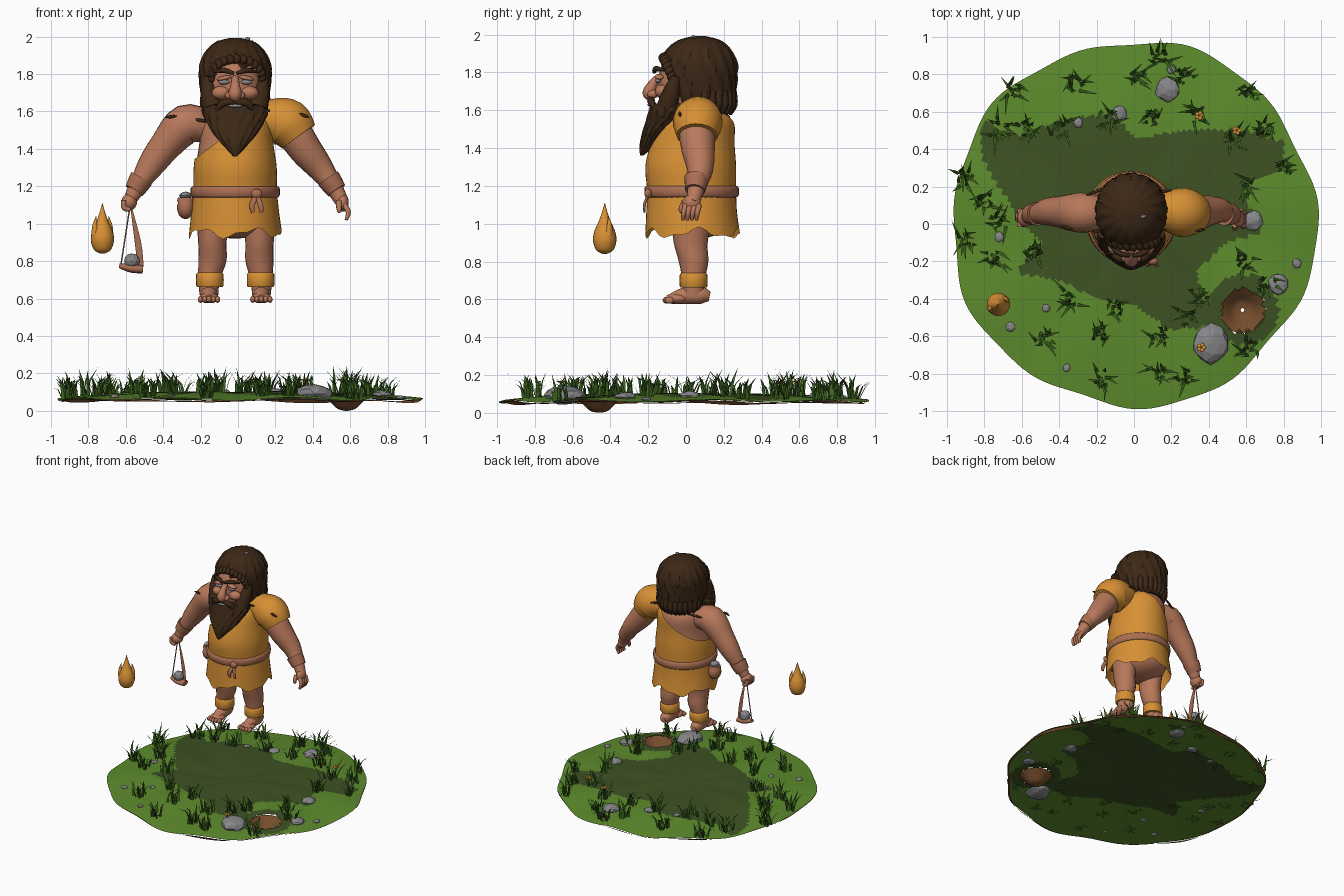
import bpy, bmesh, math, random
from math import sin, cos, pi, tau
from mathutils import Vector, Matrix

random.seed(4)
if "Cube" in bpy.data.objects:
    bpy.data.objects.remove(bpy.data.objects["Cube"])


def material(name, *rgb):
    m = bpy.data.materials.new(name)
    m.use_nodes = True
    m.diffuse_color = (*rgb, 1)
    m.node_tree.nodes["Principled BSDF"].inputs["Base Color"].default_value = (*rgb, 1)
    return m


SKIN = material("skin", .48, .19, .105)
LEATHER = material("leather", .4, .155, .085)
CLOTH = material("ochre_cloth", .68, .28, .035)
HAIR = material("dark_hair", .045, .021, .008)
STONE = material("grey_stone", .24, .24, .25)
SOIL = material("brown_soil", .18, .075, .025)
MEADOW = material("meadow_green", .11, .26, .026)
SHADE = material("dark_turf", .047, .085, .017)
BLADE = material("grass_blade", .045, .13, .014)
CX = -.015  # body centre line


def build(name, verts, faces, *mats, angle=50):
    me = bpy.data.meshes.new(name)
    me.from_pydata(verts, [], faces)
    for m in mats:
        me.materials.append(m)
    if angle:
        me.shade_smooth()
        me.set_sharp_from_angle(angle=math.radians(angle))
    ob = bpy.data.objects.new(name, me)
    bpy.context.collection.objects.link(ob)
    return ob


def spline(rows, n):
    """Smooth interpolation through rows of numbers."""
    out, last = [], len(rows) - 1
    for i in range(last):
        a, b, c, d = (rows[min(max(i + k, 0), last)] for k in (-1, 0, 1, 2))
        for t in (j / n for j in range(n)):
            out.append([q + t / 2 * (r - p + t * (2*p - 5*q + 4*r - s + t * (3*q - p - 3*r + s)))
                        for p, q, r, s in zip(a, b, c, d)])
    return out + [list(rows[-1])]


def skin_rings(name, rings, m, cap, angle=50):
    n = len(rings[0])
    faces = [(i*n + j, i*n + (j+1) % n, (i+1)*n + (j+1) % n, (i+1)*n + j)
             for i in range(len(rings) - 1) for j in range(n)]
    if cap:
        faces += [tuple(reversed(range(n))), tuple(range(len(rings)*n - n, len(rings)*n))]
    return build(name, [v for r in rings for v in r], faces, m, angle=angle)


def loft(name, rows, m, sides=32, steps=5, cap=True, bump=lambda a, z: 1, hem=0):
    """Stack of level ellipses: x, y, z, half width, half depth."""
    rings = []
    for i, (x, y, z, rx, ry) in enumerate(spline(rows, steps)):
        drop = hem * max(0, 1 - i / steps)
        rings.append([(x + rx*bump(a, z)*cos(a), y + ry*bump(a, z)*sin(a),
                       z + drop * (sin(5*a + 1) + .5*sin(11*a)))
                      for a in (tau*j/sides for j in range(sides))])
    return skin_rings(name, rings, m, cap)


def tube(name, rows, m, sides=14, steps=4, flat=1, cap=True):
    """Round sweep along a path: x, y, z, radius."""
    pts = spline(rows, steps)
    p = [Vector(r[:3]) for r in pts]
    u, rings = Vector((.12, 1, .05)), []
    for i, r in enumerate(pts):
        t = (p[min(i+1, len(p)-1)] - p[max(i-1, 0)]).normalized()
        u = (u - t * u.dot(t)).normalized()
        v = t.cross(u)
        rad = max(r[3], .001)
        rings.append([p[i] + rad * (u*cos(a)*flat + v*sin(a)) for a in (tau*j/sides for j in range(sides))])
    return skin_rings(name, rings, m, cap, 60)


def blob(name, at, size, m, rough=0, tilt=0):
    bm = bmesh.new()
    if rough:
        bmesh.ops.create_icosphere(bm, subdivisions=2, radius=1)
        for v in bm.verts:
            v.co *= 1 + random.uniform(-rough, rough)
    else:
        bmesh.ops.create_uvsphere(bm, u_segments=20, v_segments=12, radius=1)
    bm.transform(Matrix.Translation(at) @ Matrix.Rotation(tilt, 4, 'Y') @ Matrix.Diagonal((*size, 1)))
    ob = build(name, [], [], m, angle=0)
    bm.to_mesh(ob.data)
    bm.free()
    if not rough:
        ob.data.shade_smooth()
    return ob


# --- ground sheet with dark turf patches and a hole for the pit ---
PIT = Vector((.58, -.46))
PATCH = [(-80, 32), (-82, 54), (-60, 48), (-40, 55), (-10, 60), (0, 46), (30, 50), (60, 50), (80, 45),
         (80, 30), (58, 20), (67, -5), (50, -10), (33, -25), (42, -54), (20, -57), (0, -43), (-20, -40),
         (-40, -30), (-63, -26), (-50, -10), (-62, 5)]


def inside(x, y):
    hit = False
    for (a, b), (c, d) in zip(PATCH, PATCH[1:] + PATCH[:1]):
        if (b > y) != (d > y) and x < a + (y - b) * (c - a) / (d - b):
            hit = not hit
    return hit


def height(x, y):
    r = min(1, math.hypot(x, y))
    return .1 - .04*r**3 + .006*r*sin(9*math.atan2(y, x)) + .004*sin(8*x)*cos(7*y)


def edge(a):
    return .974 + .014*sin(5*a + 2) + .01*sin(11*a)


N, RINGS = 144, 48
verts = []
for i in range(RINGS + 1):
    for j in range(N):
        a = tau * j / N
        x, y = (max(i, .05) / RINGS * edge(a) * f(a) for f in (cos, sin))
        verts.append((x, y, height(x, y)))
faces, tint = [], []
for i in range(RINGS):
    for j in range(N):
        f = (i*N + j, i*N + (j+1) % N, (i+1)*N + (j+1) % N, (i+1)*N + j)
        c = sum((Vector(verts[k]) for k in f), Vector()) / 4
        gap = (c.xy - PIT).length
        if gap > .115:
            faces.append(f)
            tint.append(int(inside(c.x*100, c.y*100) or gap < .19))
ground = build("ground", verts, faces, MEADOW, SHADE)
ground.data.polygons.foreach_set("material_index", tint)

# ragged soil rim and pit
angles = [tau*j/N for j in range(N)]
skin_rings("soil_rim", [[(k*edge(a)*cos(a), k*edge(a)*sin(a),
            height(cos(a), sin(a)) - d*(.4 + max(0, sin(4*a) + sin(9*a))))
            for a in angles] for k, d in ((1, .002), (.985, .011))], SOIL, False)
loft("soil_pit", [(*PIT, z, r, r) for z, r in ((0, .01), (.012, .05), (.05, .09), (.082, .125))],
     SOIL, cap=False)

# --- grass tufts ---
TUFTS = [(-64, 71), (-31, 75), (-72, 51), (-40, 51), (-58, 50), (-90, 24), (-80, 13), (14, 90), (27, 79),
         (2, 78), (-13, 57), (9, 58), (35, 59), (62, 70), (54, 45), (70, 50), (80, 29), (60, 20), (-90, -8),
         (-74, -19), (-72, 2), (-53, -16), (-34, -40), (-10, -45), (-48, -61), (-18, -59), (-18, -82),
         (14, -80), (27, -82), (14, -59), (62, -66), (59, -21), (35, -38), (72, -32), (28, -50)]
verts, faces = [], []
for tx, ty in TUFTS:
    for k in range(14):
        a, s = random.uniform(0, tau), random.uniform(.5, 1.1)
        out, side = Vector((cos(a), sin(a), 0)), Vector((-sin(a), cos(a), 0)) * .009
        b = Vector((tx/100 + random.uniform(-.04, .04), ty/100 + random.uniform(-.04, .04), 0))
        b.z = height(b.x, b.y) - .006
        lean = random.uniform(.03, .11)
        mid = b + out*lean*s*.4 + Vector((0, 0, .085*s))
        tip = b + out*lean*s + Vector((0, 0, random.uniform(.09, .15)*s))
        n = len(verts)
        verts += [b - side, b + side, mid + side*.8, mid - side*.8, tip]
        faces += [(n, n+1, n+2, n+3), (n+3, n+2, n+4)]
build("grass", verts, faces, BLADE, angle=0)

# --- stones and little flowers ---
for x, y, r in [(.18, .72, .065), (.41, -.64, .1), (.77, -.32, .052), (-.3, .54, .025), (.2, .83, .025),
                (-.66, -.55, .025), (.64, .02, .05), (.87, -.21, .025), (-.72, -.07, .025), (-.08, .59, .04),
                (-.47, -.45, .02), (-.36, -.77, .02)]:
    blob("stone", (x, y, height(x, y) + r*.1), (r, r*1.1, r*.5), STONE, .1)
for x, y in ((.35, .58), (.36, -.66), (.55, .5)):
    for k in range(5):
        a = tau*k/5
        blob("petal", (x + .014*cos(a), y + .014*sin(a), .165), (.011, .011, .004), CLOTH)
    tube("stem", [(x, y, .08, .003), (x, y, .165, .003)], BLADE, 6, 1)

# --- floating flame drop ---
loft("flame", [(-.725, -.43, z, r, r) for z, r in ((.84, .01), (.86, .045), (.91, .062), (.96, .055),
     (1.01, .033), (1.06, .015), (1.11, .001))], CLOTH, 20)
for s in (-1, 1):
    tube("flame_tongue", [(-.725 + s*.035, -.43 + s*.02, .94, .025), (-.725 + s*.04, -.43 + s*.025, .99, .014),
                          (-.725 + s*.034, -.43 + s*.02, 1.04, .001)], CLOTH, 10)

# --- torso, tunic and belt ---
BODY = [(CX, .035, .95, .248, .25), (CX, .03, 1.06, .235, .24), (CX, .03, 1.17, .224, .235),
        (CX, .025, 1.3, .222, .24), (CX, .035, 1.42, .205, .222), (CX, .06, 1.54, .19, .195),
        (CX, .08, 1.61, .13, .13), (CX, .08, 1.66, .07, .08)]
loft("torso", [(x, y, z, a - .012, b - .012) for x, y, z, a, b in BODY[1:]], SKIN)
blob("hips", (CX, .05, 1.03), (.2, .19, .11), SKIN)
tunic = loft("tunic", BODY, CLOTH, 48, cap=False, hem=.022)
bm = bmesh.new()
bm.from_mesh(tunic.data)
bmesh.ops.bisect_plane(bm, geom=bm.verts[:] + bm.edges[:] + bm.faces[:], plane_co=(-.2, 0, 1.37),
                       plane_no=(-.6, 0, .8), clear_outer=True)
bm.to_mesh(tunic.data)
bm.free()
loft("belt", [(CX, .03, z, .226 + d, .237 + d) for z, d in ((1.14, 0), (1.15, .012), (1.19, .012), (1.2, 0))],
     LEATHER, 40, 2, False)
blob("belt_knot", (.1, -.2, 1.16), (.03, .02, .026), LEATHER)
for x in (.075, .12):
    tube("belt_tail", [(.1, -.2, 1.15, .014), (x, -.22, 1.1, .015), (x + .005, -.22, 1.06, .01)], LEATHER, 10, flat=.5)
blob("belt_pouch", (-.28, .02, 1.085), (.046, .055, .06), LEATHER)
tube("pouch_rim", [(-.28, .02, 1.12, .047), (-.28, .02, 1.14, .042)], LEATHER)
blob("pouch_stone", (-.28, .02, 1.15), (.034, .038, .022), STONE, .1)

# --- arms, hands and sleeve ---
tube("right_arm", [(-.17, .06, 1.52, .085), (-.28, .06, 1.53, .108), (-.385, .065, 1.42, .087),
                   (-.46, .065, 1.32, .074), (-.53, .05, 1.21, .05), (-.57, .04, 1.14, .038)], SKIN, 18)
tube("left_arm", [(.17, .06, 1.53, .08), (.28, .055, 1.5, .095), (.365, .065, 1.39, .088),
                  (.445, .075, 1.29, .07), (.515, .055, 1.19, .047), (.56, .035, 1.11, .036)], SKIN, 18)
for x, dx, dz in ((-.535, -.02, -.033), (.505, .023, -.033)):
    tube("wrist_cuff", [(x - dx, .055, 1.21 - dz, .064), (x, .053, 1.21, .06), (x + dx, .048, 1.21 + dz, .053)], LEATHER, 18)
blob("right_fist", (-.582, .035, 1.115), (.042, .05, .045), SKIN)
blob("left_palm", (.56, .03, 1.11), (.032, .048, .045), SKIN)
for k in range(4):
    y = .07 - k*.024
    tube("right_finger", [(-.61, y, 1.125, .015), (-.608, y, 1.085, .015), (-.575, y, 1.075, .012)], SKIN, 8)
    tube("left_finger", [(.57, y, 1.1, .015), (.59, y - .01, 1.06, .014), (.578, y - .015, 1.02, .009)], SKIN, 8)
tube("left_thumb", [(.54, -.005, 1.12, .017), (.54, -.025, 1.08, .014), (.545, -.025, 1.06, .009)], SKIN, 8)
tube("sleeve", [(.08, .07, 1.545, .075), (.18, .07, 1.555, .112), (.265, .062, 1.535, .132),
                (.325, .058, 1.465, .108)], CLOTH, 24)
for a, b in (((.12, -.03, 1.6), (.17, -.03, 1.605)), ((.32, -.035, 1.59), (.38, -.03, 1.57)),
             ((.13, .17, 1.605), (.2, .18, 1.59)), ((-.25, -.02, 1.56), (-.15, -.06, 1.545)),
             ((-.39, -.01, 1.57), (-.33, -.03, 1.575)), ((-.26, .15, 1.575), (-.14, .2, 1.6))):
    tube("toggle", [(*a, .004), (*(Vector(a)*.5 + Vector(b)*.5), .009), (*b, .004)], HAIR, 8)

# --- sling ---
tube("sling_cord", [(-.578, .03, 1.09, .004), (-.626, .03, .78, .004)], LEATHER, 6, 1)
tube("sling_strap", [(-.572, .04, 1.09, .004), (-.535, .04, .9, .017), (-.52, .04, .77, .016)], LEATHER, 8, flat=.3)
tube("sling_cradle", [(-.635, .035, .775, .012), (-.57, .035, .762, .024), (-.508, .035, .755, .02)], LEATHER, 12, flat=1.6)
blob("sling_stone", (-.568, .035, .802), (.044, .042, .04), STONE, .06)

# --- legs and feet ---
for side, x, fx in (("right", -.137, -.155), ("left", .115, .125)):
    loft(side + "_leg", [(fx, .04, .62, .05, .06), (fx, .04, .7, .058, .06), (x, .04, .8, .075, .078),
                         (x, .025, .9, .076, .09), (x, .03, 1.04, .088, .11)], SKIN, 20)
    loft(side + "_anklet", [(fx*.97, .04, z, r, r) for z, r in ((.663, .066), (.67, .073), (.73, .073), (.74, .06))],
         CLOTH, 24, 2)
    tube(side + "_foot", [(fx, .125, .615, .025), (fx, .08, .622, .046), (fx, 0, .62, .045), (fx, -.07, .605, .03),
                          (fx, -.1, .6, .02)], SKIN, 16, flat=1)
    blob(side + "_sole", (fx, -.045, .603), (.055, .06, .028), SKIN)
    for k in range(5):
        blob("toe", (fx + (k - 2)*.023, -.1 + abs(k - 2)*.006, .595), (.014, .024, .018), SKIN)

# --- head and face ---
blob("head", (CX, .02, 1.73), (.152, .172, .215), SKIN)
tube("nose", [(CX, -.14, 1.78, .018), (CX, -.175, 1.74, .025), (CX, -.195, 1.69, .036), (CX, -.18, 1.66, .015)], SKIN)
for s in (-1, 1):
    blob("nostril", (CX + s*.03, -.175, 1.685), (.024, .03, .022), SKIN)
    blob("cheek", (CX + s*.075, -.125, 1.7), (.05, .04, .036), SKIN)
    blob("eye", (CX + s*.06, -.147, 1.757), (.03, .016, .013), STONE)
    blob("eyelid", (CX + s*.06, -.14, 1.778), (.04, .025, .013), SKIN, tilt=s*.2)
    tube("eyebrow", [(CX + s*.008, -.168, 1.803, .01), (CX + s*.06, -.158, 1.82, .015),
                     (CX + s*.115, -.115, 1.81, .006)], HAIR, 10)
    tube("moustache", [(CX, -.18, 1.652, .016), (CX + s*.06, -.185, 1.647, .02), (CX + s*.1, -.16, 1.605, .014)], HAIR, 10)
    tube("sideburn", [(CX + s*.15, -.05, 1.78, .028), (CX + s*.14, -.075, 1.7, .045), (CX + s*.12, -.1, 1.62, .055)], HAIR)
blob("teeth", (CX, -.188, 1.63), (.042, .016, .009), STONE)

# --- beard and hair, with ridged strands and curls ---
strand = lambda a, z: 1 + .03*sin(17*a + 3*sin(14*z)) + .015*sin(31*a)
loft("beard", [(CX, -.235, 1.36, .01, .008), (CX, -.205, 1.41, .055, .04), (CX, -.165, 1.48, .115, .065),
               (CX, -.115, 1.55, .155, .095), (CX, -.09, 1.6, .175, .105), (CX, -.09, 1.635, .165, .095)],
     HAIR, 64, bump=strand)
hair = loft("hair", [(CX, .1, 1.58, .13, .14), (CX, .08, 1.65, .172, .178), (CX, .068, 1.75, .188, .198),
                     (CX, .068, 1.85, .188, .2), (CX, .07, 1.92, .158, .168), (CX, .07, 1.97, .105, .11),
                     (CX, .07, 1.993, .03, .03)], HAIR, 72, 6, bump=strand)
bm = bmesh.new()
bm.from_mesh(hair.data)
face_hole = [f for f in bm.faces for c in [f.calc_center_median()]
             if c.y < .03 and abs(c.x - CX) < .128 and c.z < 1.87 - 3*(c.x - CX)**2]
bmesh.ops.delete(bm, geom=face_hole, context='FACES')
bm.to_mesh(hair.data)
bm.free()
for k in range(13):  # fringe around the face
    a = pi * k / 12
    x, z = CX + .135*cos(a), 1.77 + .1*sin(a)
    y = -.075 - .045*sin(a)
    tube("fringe", [(x, y + .02, z + .03, .012), (x + .012, y - .008, z + .008, .02), (x - .008, y, z - .012, .005)], HAIR, 8)
for k in range(34):  # curls over the crown and back
    a, e = random.uniform(0, tau), random.uniform(.25, 1.2)
    path = []
    for t, r in ((0, .006), (.5, .016), (1, .003)):
        b, f = a + .15*sin(t*3), e - .28*t
        path.append((CX + .182*cos(b)*cos(f), .07 + .192*sin(b)*cos(f), 1.8 + .188*sin(f), r))
    tube("curl", path, HAIR, 8, 3)
for k in range(14):  # hanging locks at the nape
    a = pi * (k + .5) / 14
    x, y = CX + .165*cos(a), .08 + .17*sin(a)
    tube("nape_lock", [(x, y, 1.7, .02), (x, y, 1.63, .024), (CX + (x - CX)*.9, y - .01, 1.575, .003)], HAIR, 8)
blob("hair_pebble", (.05, .04, 1.988), (.016, .013, .01), STONE, .1)
